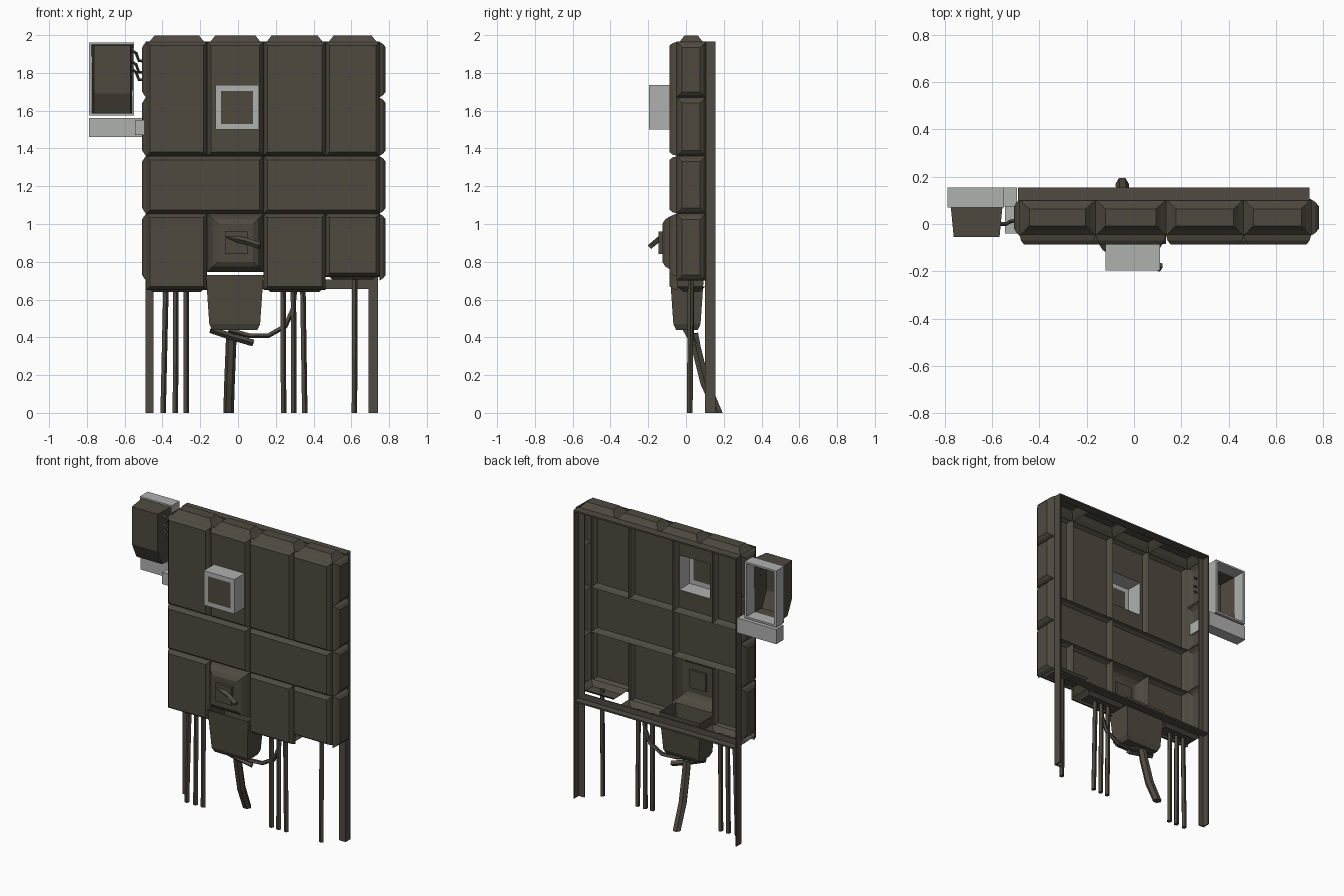
import bpy, bmesh, math
from mathutils import Vector

if "Cube" in bpy.data.objects:
    bpy.data.objects.remove(bpy.data.objects["Cube"])


def material(name, rgb):
    m = bpy.data.materials.new(name)
    m.diffuse_color = (*rgb, 1)
    m.use_nodes = True
    m.node_tree.nodes["Principled BSDF"].inputs["Base Color"].default_value = m.diffuse_color
    return m


DARK = material("dark_olive_metal", (0.078, 0.068, 0.051))
GREY = material("light_grey_metal", (0.43, 0.44, 0.43))
FRAME = material("brown_frame_metal", (0.083, 0.069, 0.055))


def finish(bm, name, mats):
    bmesh.ops.recalc_face_normals(bm, faces=bm.faces)
    me = bpy.data.meshes.new(name)
    bm.to_mesh(me)
    bm.free()
    for m in mats:
        me.materials.append(m)
    ob = bpy.data.objects.new(name, me)
    bpy.context.collection.objects.link(ob)
    return ob


def shell(name, axis, u0, u1, v0, v1, rings, mats=(DARK,), hole=None, cap=0):
    """Open-backed pressed panel: rectangles with (inset, position on axis)."""
    bm = bmesh.new()

    def loop(a, b, c, d, w):
        pts = [(a, c), (b, c), (b, d), (a, d)]
        if axis == 'x':
            return [bm.verts.new((w, p, q)) for p, q in pts]
        if axis == 'y':
            return [bm.verts.new((p, w, q)) for p, q in pts]
        return [bm.verts.new((p, q, w)) for p, q in pts]

    loops = [loop(u0 + i, u1 - i, v0 + i, v1 - i, w) for i, w in rings]
    if hole:
        loops.append(loop(*hole, rings[-1][1]))
    for l, m in zip(loops, loops[1:]):
        for k in range(4):
            bm.faces.new((l[k], l[(k + 1) % 4], m[(k + 1) % 4], m[k]))
    if not hole:
        bm.faces.new(loops[-1]).material_index = cap
    return finish(bm, name, mats)


def box(name, x0, x1, y0, y1, z0, z1, mat=DARK):
    bm = bmesh.new()
    bmesh.ops.create_cube(bm, size=1)
    for v in bm.verts:
        v.co = ((x0 + x1) / 2 + v.co.x * (x1 - x0),
                (y0 + y1) / 2 + v.co.y * (y1 - y0),
                (z0 + z1) / 2 + v.co.z * (z1 - z0))
    return finish(bm, name, (mat,))


def tube(name, pts, r, sides=5, mat=DARK):
    """Low-sided pipe along a path of points."""
    bm = bmesh.new()
    pts = [Vector(p) for p in pts]
    loops = []
    for i, p in enumerate(pts):
        t = (pts[min(i + 1, len(pts) - 1)] - pts[max(i - 1, 0)]).normalized()
        a = t.cross(Vector((0, 1, 0))).normalized()
        b = t.cross(a)
        if i == len(pts) - 1 and p.z < 0.001:   # flat foot on the ground
            a, b = Vector((1, 0, 0)), Vector((0, 1, 0))
            if loops:
                q = loops[-1][0].co - pts[i - 1]
                a = a if q.x > 0 else -a
                b = b if (loops[-1][1].co - pts[i - 1]).y > 0 else -b
        loops.append([bm.verts.new(p + r * (a * math.cos(2 * math.pi * k / sides)
                                            + b * math.sin(2 * math.pi * k / sides)))
                      for k in range(sides)])
    for l, m in zip(loops, loops[1:]):
        for k in range(sides):
            bm.faces.new((l[k], l[(k + 1) % sides], m[(k + 1) % sides], m[k]))
    bm.faces.new(loops[0])
    bm.faces.new(loops[-1])
    return finish(bm, name, (mat,))


# Front doors of the cabinet bank
COLS = [-0.485, -0.163, 0.135, 0.464, 0.75]
FRONT = [(0, -0.045), (0.007, -0.07), (0.02, -0.087)]
METER = (-0.12, 0.11, 1.50, 1.735)
for i in range(4):
    shell(f"upper_door_{i}", 'y', COLS[i], COLS[i + 1], 1.36, 1.965, FRONT,
          hole=METER if i == 1 else None)
for i in (0, 2):
    shell(f"middle_door_{i}", 'y', COLS[i], COLS[i + 2], 1.055, 1.36, FRONT)
for i, low in ((0, 0.65), (2, 0.65), (3, 0.72)):
    shell(f"lower_door_{i}", 'y', COLS[i], COLS[i + 1], low, 1.055, FRONT)
shell("switch_door", 'y', COLS[1], COLS[2], 0.745, 1.055,
      [(0, -0.045), (0.012, -0.08), (0.03, -0.11), (0.055, -0.125)])

# Pressed top, side and bottom panels
for i in range(4):
    shell(f"top_panel_{i}", 'z', COLS[i], COLS[i + 1], -0.05, 0.105,
          [(0, 1.95), (0.022, 1.972), (0.042, 1.997)])
for i, low in ((0, 0.67), (2, 0.67), (3, 0.735)):
    shell(f"bottom_panel_{i}", 'z', COLS[i], COLS[i + 1], -0.05, 0.105,
          [(0, low), (0.02, low - 0.015), (0.035, low - 0.03)])
for j, (a, b) in enumerate([(1.67, 1.965), (1.36, 1.67), (1.055, 1.36), (0.70, 1.055)]):
    shell(f"right_panel_{j}", 'x', -0.05, 0.105, a, b,
          [(0, 0.748), (0.012, 0.768), (0.03, 0.782)])
    shell(f"left_panel_{j}", 'x', -0.05, 0.105, a, b,
          [(0, -0.483), (0.012, -0.497), (0.03, -0.507)])

# Rear angle-iron frame with two legs
for nm, outer, inner in (("left", -0.49, -0.448), ("right", 0.742, 0.692)):
    s = 1 if inner > outer else -1
    box(nm + "_leg_web", min(outer, outer + s * 0.008), max(outer, outer + s * 0.008),
        0.10, 0.155, 0, 1.965, FRAME)
    box(nm + "_leg_flange", min(outer, inner), max(outer, inner), 0.10, 0.108, 0, 1.965, FRAME)
box("top_rail", -0.49, 0.742, 0.10, 0.155, 1.955, 1.965, FRAME)
box("bottom_rail", -0.49, 0.742, 0.10, 0.155, 0.657, 0.667, FRAME)
box("bottom_rail_face", -0.49, 0.742, 0.10, 0.108, 0.657, 0.705, FRAME)

# Protruding meter housing with dark window
shell("meter_housing", 'y', *METER,
      [(0, -0.085), (0, -0.197), (0.03, -0.197)], (GREY, DARK), cap=1)

# Switch handle
box("switch_boss", -0.07, 0.05, -0.145, -0.11, 0.84, 0.96)
tube("switch_handle", [(-0.06, -0.13, 0.93), (0.04, -0.155, 0.91), (0.115, -0.185, 0.885)],
     0.018, 4)

# Hanging transformer box below the switch
shell("hanging_box", 'z', -0.17, 0.135, -0.085, 0.095,
      [(0.0, 0.73), (0.018, 0.47), (0.032, 0.44)])
tube("hanging_box_lip", [(-0.145, 0.0, 0.44), (-0.04, 0.02, 0.405), (0.08, 0.04, 0.37)], 0.018, 4)

# Conduits running to the ground
for i, (xt, xb, top) in enumerate([(-0.383, -0.398, 0.66), (-0.33, -0.333, 0.66),
                                   (-0.275, -0.276, 0.66), (0.237, 0.24, 0.66),
                                   (0.292, 0.294, 0.66), (0.342, 0.352, 0.66),
                                   (0.617, 0.615, 0.73)]):
    box_pipe = tube(f"conduit_{i}", [(xt, 0.025, top), (xb, 0.02, 0)], 0.016, 5)

# Thick supply cable and curved link cable
tube("supply_cable", [(-0.035, 0.04, 0.42), (-0.038, 0.055, 0.34), (-0.045, 0.10, 0.16),
                      (-0.05, 0.17, 0)], 0.028, 6)
tube("link_cable", [(0.30, 0.03, 0.66), (0.29, 0.03, 0.55), (0.25, 0.03, 0.46),
                    (0.16, 0.03, 0.41), (0.06, 0.02, 0.41), (-0.05, 0.02, 0.44)], 0.014, 5)

# Small side box: profile across depth and height, open at the back
bm = bmesh.new()
PROFILE = [(0.13, 1.95), (0.07, 1.95), (-0.055, 1.945), (-0.055, 1.69), (-0.005, 1.585),
           (0.13, 1.585)]
ends = [[bm.verts.new((x + s * (0.012 if y < 0 else 0), y, z)) for y, z in PROFILE]
        for x, s in ((-0.775, 1), (-0.557, -1))]
for k in range(5):
    bm.faces.new((ends[0][k], ends[0][k + 1], ends[1][k + 1], ends[1][k]))
for e in ends:
    bm.faces.new(e)
finish(bm, "side_box", (DARK,))

# Grey mounting rim around the side box, and bracket below
box("side_rim_left", -0.79, -0.772, 0.07, 0.155, 1.575, 1.96, GREY)
box("side_rim_right", -0.565, -0.55, 0.07, 0.155, 1.575, 1.96, GREY)
box("side_rim_top", -0.772, -0.565, 0.07, 0.155, 1.948, 1.96, GREY)
box("side_rim_bottom", -0.772, -0.565, 0.07, 0.155, 1.575, 1.588, GREY)
box("bracket_beam", -0.79, -0.495, 0.075, 0.155, 1.46, 1.56, GREY)
box("bracket_clip", -0.545, -0.495, -0.04, 0.08, 1.47, 1.55, GREY)

# Short wires joining the side box to the cabinet
for i, z in enumerate((1.76, 1.80, 1.86)):
    tube(f"side_wire_{i}", [(-0.565, 0.0, z + 0.06), (-0.54, 0.0, z + 0.045),
                            (-0.525, 0.01, z + 0.005), (-0.48, 0.02, z)], 0.008, 4)
